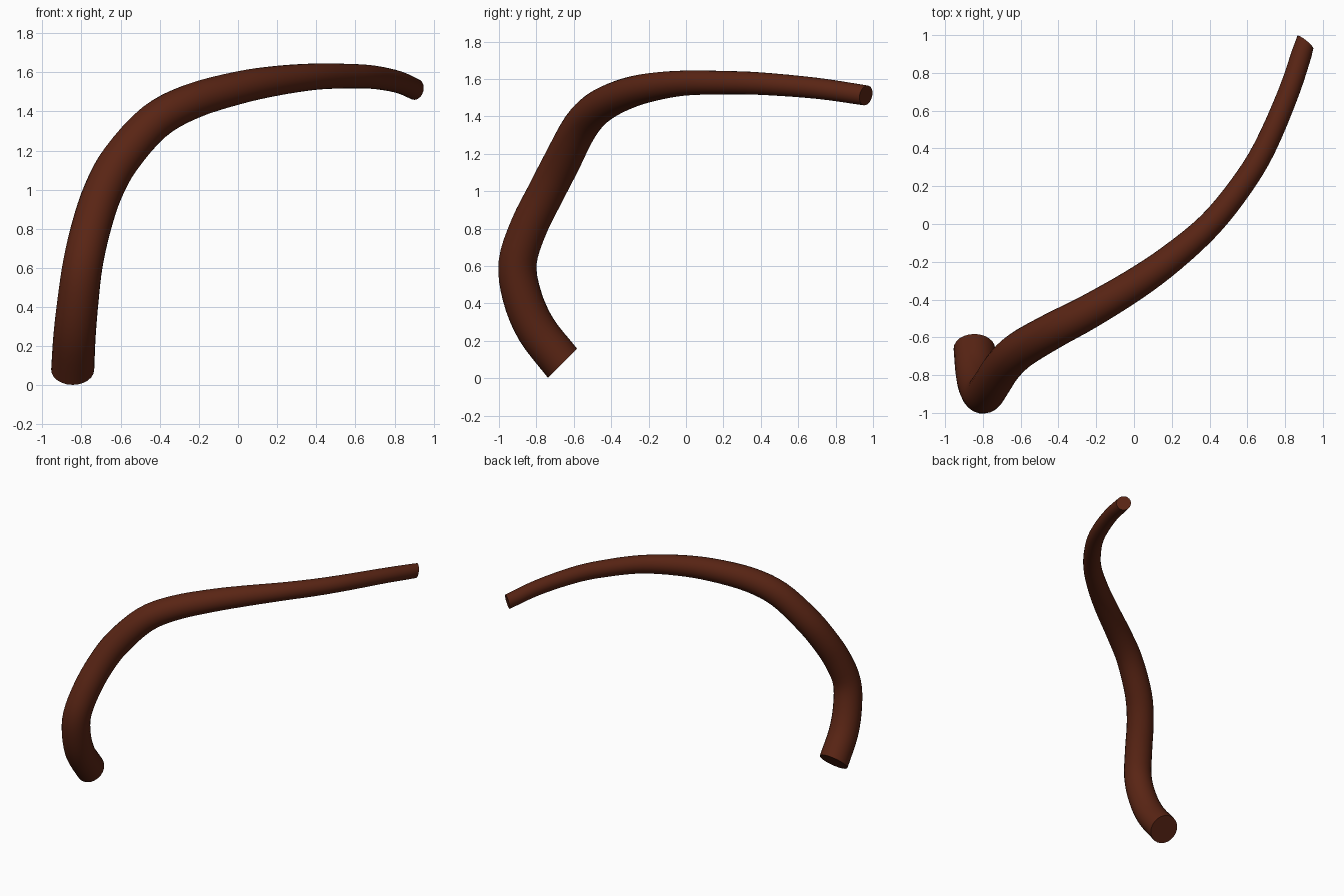
import bpy, bmesh, math
from mathutils import Vector

if "Cube" in bpy.data.objects:
    bpy.data.objects.remove(bpy.data.objects["Cube"])

# Centreline of the branch: x, y, z, radius
PATH = [
    (-0.845, -0.66, 0.08, 0.110),
    (-0.835, -0.80, 0.26, 0.108),
    (-0.817, -0.877, 0.44, 0.105),
    (-0.793, -0.90, 0.62, 0.102),
    (-0.750, -0.84, 0.81, 0.101),
    (-0.690, -0.75, 0.99, 0.100),
    (-0.600, -0.665, 1.155, 0.100),
    (-0.430, -0.565, 1.345, 0.096),
    (-0.240, -0.465, 1.450, 0.091),
    (0.000, -0.322, 1.520, 0.084),
    (0.200, -0.180, 1.557, 0.076),
    (0.400, -0.005, 1.578, 0.067),
    (0.563, 0.195, 1.580, 0.063),
    (0.690, 0.400, 1.575, 0.060),
    (0.820, 0.700, 1.550, 0.056),
    (0.907, 0.962, 1.512, 0.054),
]
START_DIR = Vector((0, -0.7, 0.7)).normalized()
END_DIR = Vector((0.62, 0.76, -0.2)).normalized()
SIDES, STEPS = 24, 4


def smooth_path(points):
    """Catmull-Rom samples through the points, radius included."""
    p = [Vector(q) for q in points]
    p = [2 * p[0] - p[1]] + p + [2 * p[-1] - p[-2]]
    out = []
    for i in range(1, len(p) - 2):
        a, b, c, d = p[i - 1:i + 3]
        for s in range(STEPS):
            t = s / STEPS
            out.append(0.5 * (2 * b + (c - a) * t + (2 * a - 5 * b + 4 * c - d) * t**2
                              + (3 * b - a - 3 * c + d) * t**3))
    return out + [p[-2]]


# Sweep a round section along the path
samples = smooth_path(PATH)
centres = [s.to_3d() for s in samples]
bm = bmesh.new()
rings = []
side = Vector((1, 0, 0))
last = len(samples) - 1
for i, c in enumerate(centres):
    tangent = (centres[min(i + 1, last)] - centres[max(i - 1, 0)]).normalized()
    if i == 0:
        tangent = START_DIR
    elif i == last:
        tangent = END_DIR
    side = (side - tangent * side.dot(tangent)).normalized()
    up = tangent.cross(side)
    r = samples[i][3]
    rings.append([bm.verts.new(c + r * (side * math.cos(a) + up * math.sin(a)))
                  for a in (2 * math.pi * k / SIDES for k in range(SIDES))])
for a, b in zip(rings, rings[1:]):
    for k in range(SIDES):
        n = (k + 1) % SIDES
        bm.faces.new((a[k], a[n], b[n], b[k]))

# Flat cut ends
bm.faces.new(rings[0][::-1])
bm.faces.new(rings[-1])
bmesh.ops.recalc_face_normals(bm, faces=bm.faces)

mesh = bpy.data.meshes.new("branch")
bm.to_mesh(mesh)
bm.free()
branch = bpy.data.objects.new("branch", mesh)
bpy.context.collection.objects.link(branch)

# Dark brown bark
bark = bpy.data.materials.new("bark")
bark.diffuse_color = (0.1, 0.018, 0.007, 1)
bark.use_nodes = True
bark.node_tree.nodes["Principled BSDF"].inputs["Base Color"].default_value = bark.diffuse_color
mesh.materials.append(bark)

bpy.context.view_layer.objects.active = branch
branch.select_set(True)
bpy.ops.object.shade_smooth_by_angle(angle=math.radians(40))
